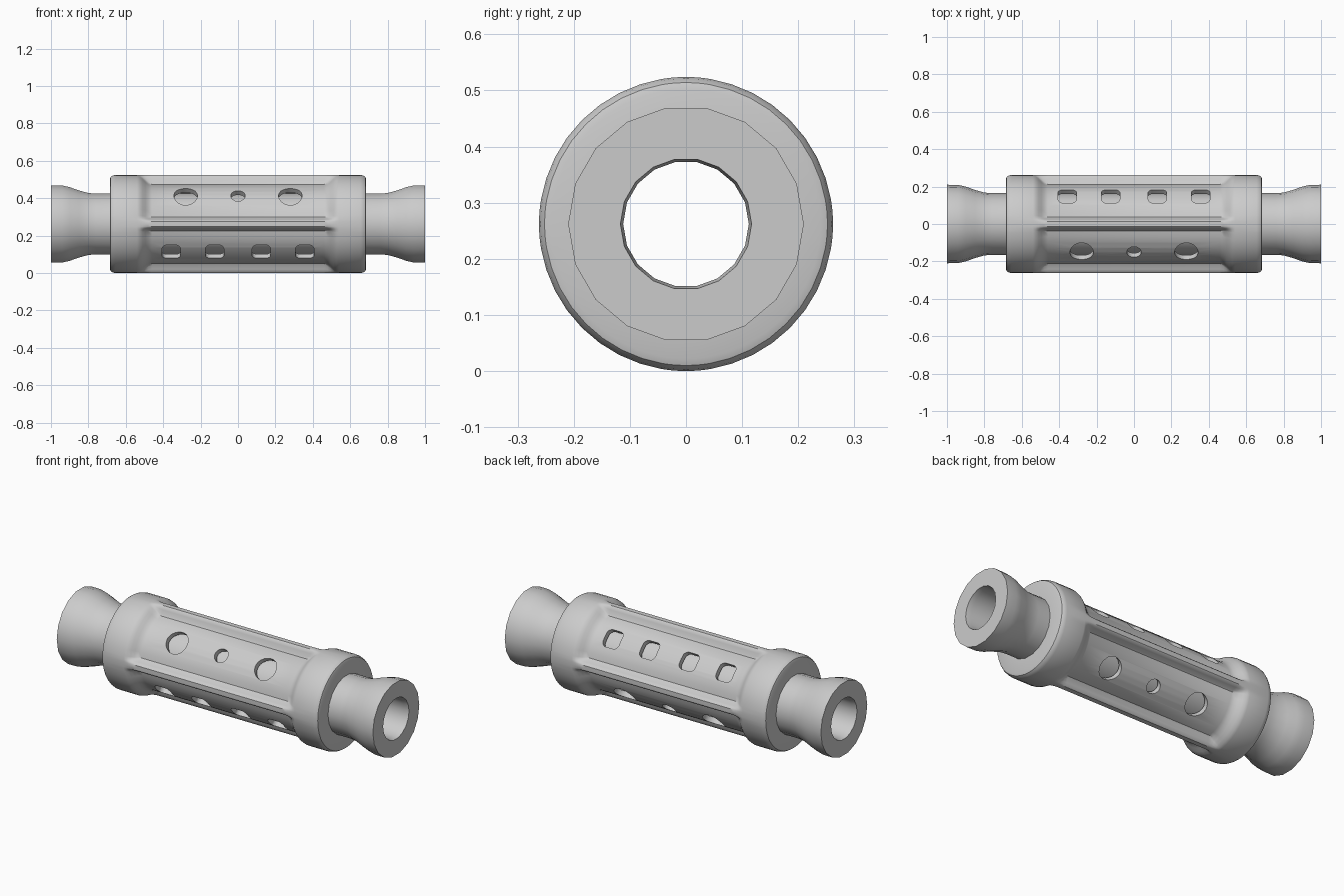
import bpy
import bmesh
from math import sin, cos, pi, radians
from mathutils import Matrix, Vector

if "Cube" in bpy.data.objects:
    bpy.data.objects.remove(bpy.data.objects["Cube"])

AXIS_Z = 0.262
R_OUT, R_PANEL, R_LINER, R_NECK = 0.262, 0.215, 0.185, 0.165

grey = bpy.data.materials.new("plain grey")
grey.diffuse_color = (0.6, 0.6, 0.6, 1)
grey.use_nodes = True
grey.node_tree.nodes["Principled BSDF"].inputs["Base Color"].default_value = (0.6, 0.6, 0.6, 1)


def finish(name, bm):
    bmesh.ops.recalc_face_normals(bm, faces=bm.faces)
    mesh = bpy.data.meshes.new(name)
    bm.to_mesh(mesh)
    bm.free()
    obj = bpy.data.objects.new(name, mesh)
    bpy.context.collection.objects.link(obj)
    obj.data.materials.append(grey)
    return obj


def loft(name, profile, angles, radius=lambda x, r, a: r):
    """Closed loop of (x, r) stations swept around the x axis."""
    bm = bmesh.new()
    rings = []
    for x, r in profile:
        rings.append([])
        for a in angles:
            q = radius(x, r, a)
            rings[-1].append(bm.verts.new((x, q * sin(a), AXIS_Z + q * cos(a))))
    n = len(angles)
    for i, ring in enumerate(rings):
        nxt = rings[(i + 1) % len(rings)]
        for j in range(n):
            k = (j + 1) % n
            bm.faces.new((ring[j], ring[k], nxt[k], nxt[j]))
    return finish(name, bm)


def smooth(obj, angle):
    bpy.ops.object.select_all(action="DESELECT")
    obj.select_set(True)
    bpy.context.view_layer.objects.active = obj
    bpy.ops.object.shade_smooth_by_angle(angle=radians(angle))


def mirrored(half):
    return half + [(-x, r) for x, r in reversed(half)]


def ramp(v, lo, hi):
    t = min(max((v - lo) / (hi - lo), 0), 1)
    return t * t * (3 - 2 * t)


# Inner tube with flared ends and a straight bore
outer = mirrored([(1, 0.21), (0.94, 0.209), (0.9, 0.2), (0.85, 0.182),
                  (0.8, 0.168), (0.76, R_NECK), (0.66, R_NECK)])
bore = [(-1, 0.117), (-0.97, 0.112), (0.97, 0.112), (1, 0.117)]
tube = loft("inner_tube", outer + bore, [radians(10 + 20 * i) for i in range(18)])
smooth(tube, 30)

# Outer sleeve: collars at both ends, four ribs and four sunken panels between
quadrant = [0, 3, 4.5, 6, 8, 10, 18, 27, 36, 45, 54, 63, 72, 80, 82, 84, 85.5, 87]
angles = [radians(90 * k + a) for k in range(4) for a in quadrant]


def sleeve_radius(x, r, a):
    if r < R_OUT:
        return r
    off = abs((a + pi / 4) % (pi / 2) - pi / 4)
    sunk = ramp(off, radians(3), radians(10)) * ramp(0.54 - abs(x), 0, 0.08)
    return R_OUT - (R_OUT - R_PANEL) * sunk


skin = mirrored([(0.685, 0.24), (0.681, 0.252), (0.67, 0.259), (0.655, R_OUT)]
                + [(x, R_OUT) for x in (0.54, 0.525, 0.51, 0.495, 0.48, 0.46)])
liner = [(-0.685, 0.155), (-0.63, 0.155), (-0.63, R_LINER),
         (0.63, R_LINER), (0.63, 0.155), (0.685, 0.155)]
sleeve = loft("outer_sleeve", skin + liner, angles, sleeve_radius)


# Holes through the panels: round ones and rounded squares on alternate panels
def hole_outline(half, corner):
    points = []
    for i in range(24):
        a = 2 * pi * (i + 0.5) / 24
        cx, cy = cos(a), sin(a)
        flat = half - corner
        points.append((corner * cx + (flat if cx > 0 else -flat),
                       corner * cy + (flat if cy > 0 else -flat)))
    return points


cutter_bm = bmesh.new()


def add_cutter(x, quarter, half, corner):
    turn = Matrix.Translation((x, 0, AXIS_Z)) @ Matrix.Rotation(radians(45 + 90 * quarter), 4, "X")
    rows = [[cutter_bm.verts.new(turn @ Vector((u, v, h))) for u, v in hole_outline(half, corner)]
            for h in (0.14, 0.3)]
    n = len(rows[0])
    cutter_bm.faces.new(rows[0])
    cutter_bm.faces.new(rows[1])
    for j in range(n):
        k = (j + 1) % n
        cutter_bm.faces.new((rows[0][j], rows[0][k], rows[1][k], rows[1][j]))


for quarter in (0, 2):
    for x, r in ((-0.28, 0.063), (0, 0.039), (0.28, 0.063)):
        add_cutter(x, quarter, r, r)
for quarter in (1, 3):
    for x in (-0.357, -0.125, 0.125, 0.357):
        add_cutter(x, quarter, 0.05, 0.028)

cutter = finish("hole_cutter", cutter_bm)
cutter.hide_render = True
cut = sleeve.modifiers.new("holes", "BOOLEAN")
cut.operation = "DIFFERENCE"
cut.solver = "EXACT"
cut.object = cutter
bpy.context.view_layer.objects.active = sleeve
bpy.ops.object.modifier_apply(modifier=cut.name)
bpy.data.objects.remove(cutter)
smooth(sleeve, 35)
